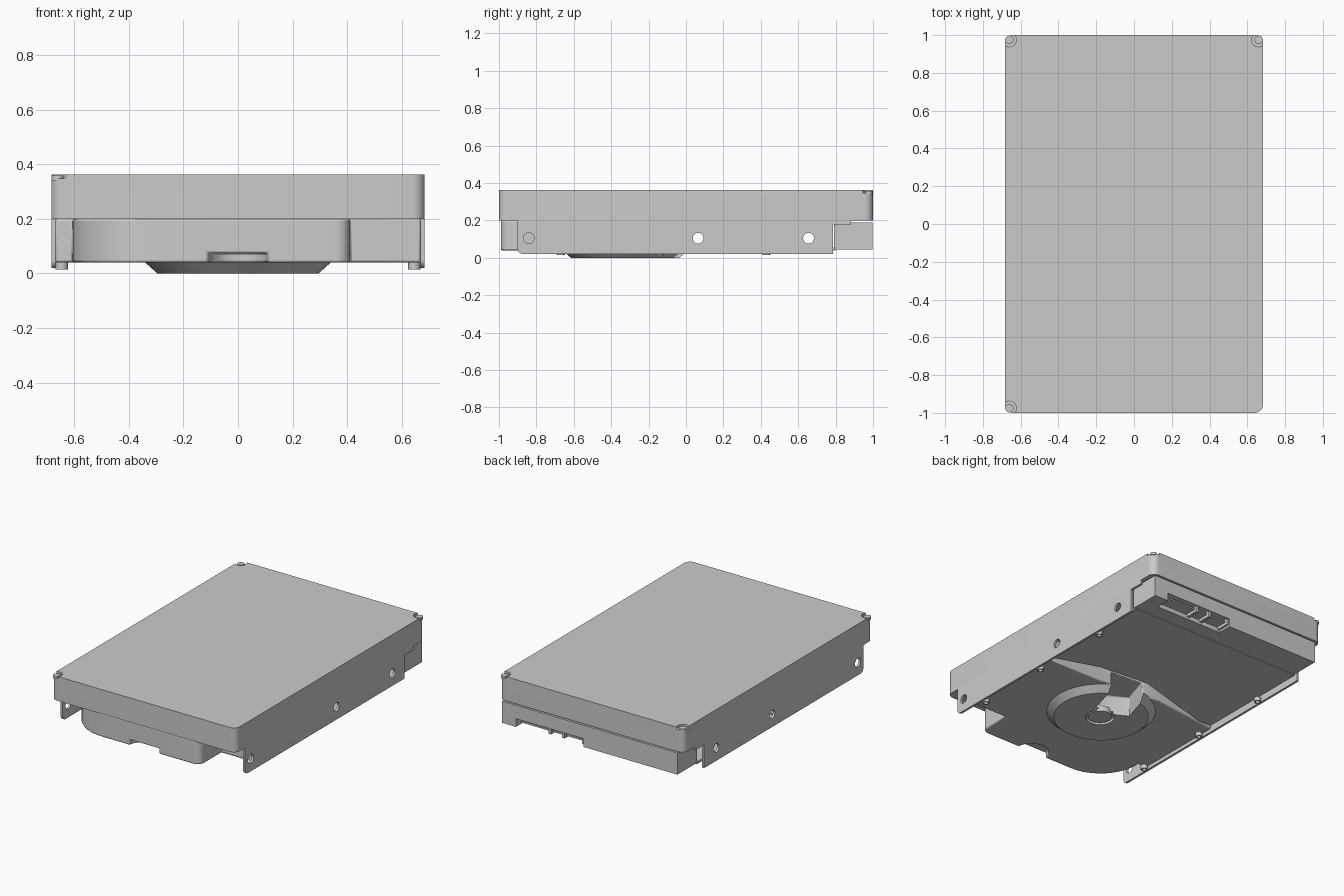
import bpy, bmesh, math
from mathutils import Vector

if "Cube" in bpy.data.objects:
    bpy.data.objects.remove(bpy.data.objects["Cube"])


def outline(pts):
    # corner list (x, y, radius) -> rounded polygon
    out, n = [], len(pts)
    for i, p in enumerate(pts):
        c = Vector(p[:2])
        r = p[2] if len(p) > 2 else 0
        if r == 0:
            out.append(c)
            continue
        a = (Vector(pts[i - 1][:2]) - c).normalized()
        b = (Vector(pts[(i + 1) % n][:2]) - c).normalized()
        half = a.angle(b) / 2
        mid = c + (a + b).normalized() * r / math.sin(half)
        s = c + a * r / math.tan(half) - mid
        e = c + b * r / math.tan(half) - mid
        total = math.atan2(s.x * e.y - s.y * e.x, s.dot(e))
        for k in range(11):
            t = total * k / 10
            out.append(mid + Vector((s.x * math.cos(t) - s.y * math.sin(t),
                                     s.x * math.sin(t) + s.y * math.cos(t))))
    return out


def prism(name, pts, lo, hi, axis='Z'):
    bm = bmesh.new()
    place = (lambda p, h: (p[0], p[1], h)) if axis == 'Z' else (lambda p, h: (h, p[0], p[1]))
    face = bm.faces.new([bm.verts.new(place(p, lo)) for p in outline(pts)])
    up = bmesh.ops.extrude_face_region(bm, geom=[face])['geom']
    shift = Vector((0, 0, hi - lo)) if axis == 'Z' else Vector((hi - lo, 0, 0))
    bmesh.ops.translate(bm, vec=shift, verts=[v for v in up if isinstance(v, bmesh.types.BMVert)])
    bmesh.ops.recalc_face_normals(bm, faces=bm.faces)
    me = bpy.data.meshes.new(name)
    bm.to_mesh(me)
    bm.free()
    ob = bpy.data.objects.new(name, me)
    bpy.context.collection.objects.link(ob)
    return ob


def box(name, x0, x1, y0, y1, z0, z1):
    return prism(name, [(x0, y0), (x1, y0), (x1, y1), (x0, y1)], z0, z1)


def cone(name, x, y, z0, z1, r0, r1=None, axis='Z', n=32):
    r1 = r0 if r1 is None else r1
    mid = (z0 + z1) / 2
    loc, rot = ((x, y, mid), (0, 0, 0)) if axis == 'Z' else ((mid, x, y), (0, math.pi / 2, 0))
    bpy.ops.mesh.primitive_cone_add(vertices=n, radius1=r0, radius2=r1, depth=z1 - z0,
                                    location=loc, rotation=rot)
    ob = bpy.context.object
    ob.name = name
    return ob


def cut(ob, *cutters):
    for c in cutters:
        m = ob.modifiers.new('cut', 'BOOLEAN')
        m.operation, m.solver, m.object = 'DIFFERENCE', 'EXACT', c
        c.hide_render = True
    bpy.context.view_layer.update()
    dg = bpy.context.evaluated_depsgraph_get()
    me = bpy.data.meshes.new_from_object(ob.evaluated_get(dg))
    ob.modifiers.clear()
    ob.data = me
    for c in cutters:
        bpy.data.objects.remove(c)


# upper case with three corner screw pockets
case = prism('upper_case', [(-.683, -1, .045), (.683, -1, .045), (.683, 1, .045), (-.683, 1, .045)], .2, .363)
corners = [(-.66, .975), (.66, .975), (-.66, -.975)]
cut(case, *[cone('pocket', x, y, .348, .4, .037) for x, y in corners])
for x, y in corners:
    cone('cover_screw', x, y, .34, .358, .022)

# side walls with mounting holes
wall = [(-.9, .02, .03), (.785, .02), (.785, .175), (.88, .175), (.88, .2), (-.9, .2)]
for s in (-1, 1):
    lo, hi = sorted((s * .668, s * .683))
    w = prism('side_wall', wall, lo, hi, 'X')
    cut(w, *[cone('hole', y, .105, lo - .05, hi + .05, .029, axis='X') for y in (-.84, .065, .655)])

# disc housing with rounded front bulge
housing = prism('disc_housing', [(.41, -.99, .05), (.41, -.76), (.668, -.76), (.668, -.03), (.25, -.03),
                                 (-.2, .01), (-.668, -.05), (-.668, -.68), (-.605, -.68),
                                 (-.605, -.99, .29)], .04, .2)
slot = [(.09, -.28), (-.02, -.26), (-.13, -.2), (-.04, .1), (.2, .1)]
cut(housing, cone('front_notch', 0, -1, .0, .075, .11), prism('slot', slot, -.1, .13))
bev = housing.modifiers.new('edge', 'BEVEL')
bev.width, bev.segments, bev.limit_method = .008, 2, 'ANGLE'
bev.angle_limit = math.radians(60)

# spindle cover, protruding underneath
spindle = cone('spindle_cover', 0, -.32, 0, .045, .295, .345, n=64)
cut(spindle, prism('slot', slot, -.1, .13), cone('hub_recess', 0, -.33, -.1, .02, .09))
cone('spindle_hub', 0, -.33, .004, .04, .075)

# circuit board behind the housing
prism('circuit_board', [(.655, .0), (.655, .8), (-.64, .8), (-.64, -.02), (-.55, -.02), (-.35, .03),
                        (0, .13), (.35, .1)], .04, .056)

# rear block with connector opening
rear = box('rear_block', -.635, .665, .79, .998, .045, .19)
cut(rear, box('opening', .06, .56, .9, 1.1, 0, .1))
for x0, x1 in ((.08, .2), (.23, .3), (.33, .54)):
    box('connector_tongue', x0, x1, .89, .98, .075, .085)
for x in (.065, .215, .315):
    box('connector_post', x - .01, x + .01, .89, .99, .06, .1)

# threaded bosses underneath
for s in (-1, 1):
    for y in (-.67, -.14, .43):
        boss = cone('screw_boss', s * .645, y, .014, .042, .022, n=24)
        cut(boss, cone('bore', s * .645, y, -.1, .034, .013, n=24))

for ob in bpy.data.objects:
    ob.select_set(True)
    bpy.context.view_layer.objects.active = ob
bpy.ops.object.shade_smooth_by_angle(angle=math.radians(30))
